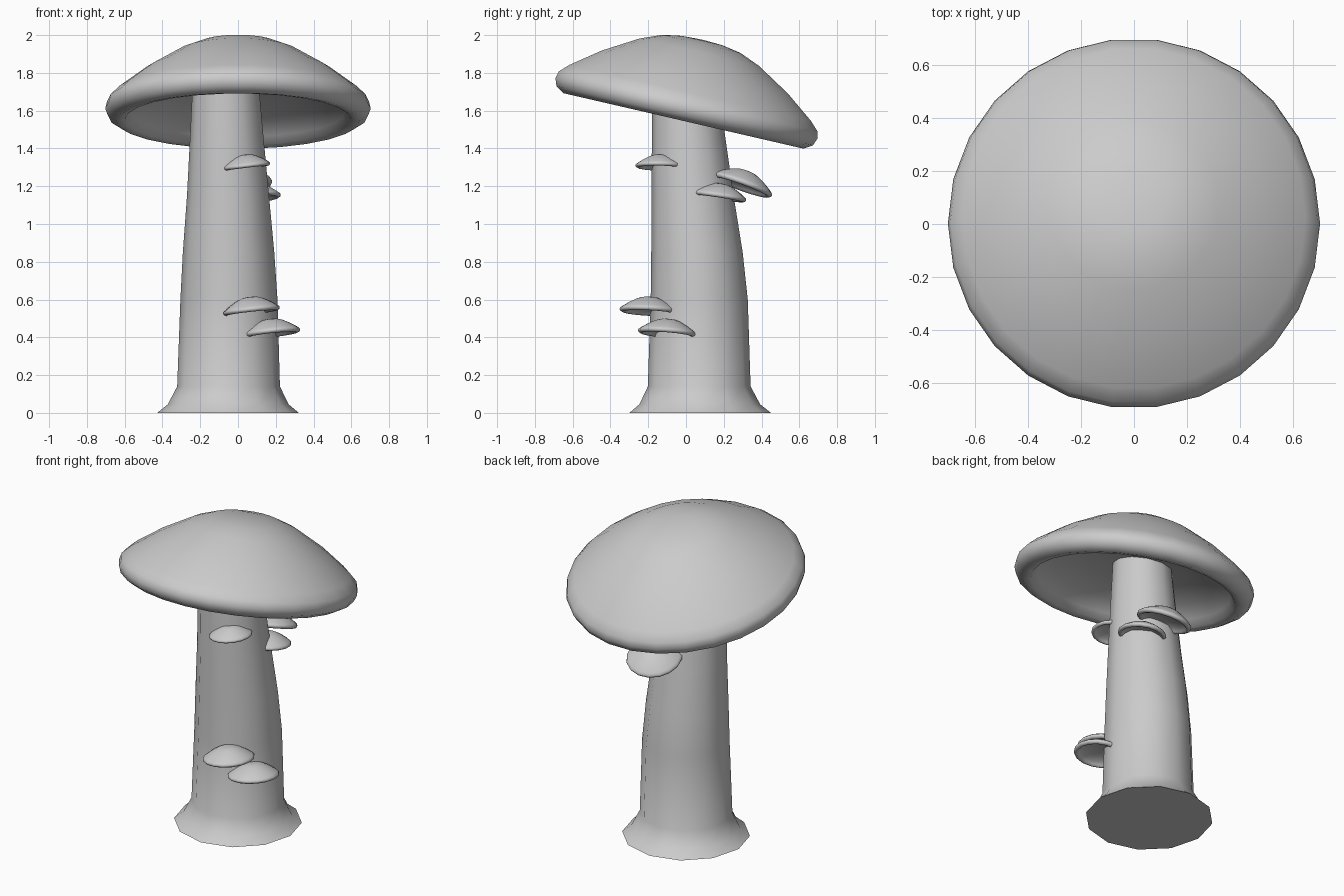
import bpy, bmesh, math
from mathutils import Vector

if "Cube" in bpy.data.objects:
    bpy.data.objects.remove(bpy.data.objects["Cube"])


def loft(name, rings, sides, close_ends=True, angle=50):
    """Skin a stack of circles given as (x, y, z, radius); radius 0 makes a pole."""
    bm = bmesh.new()
    loops = []
    for x, y, z, r in rings:
        if r == 0:
            loops.append([bm.verts.new((x, y, z))] * sides)
        else:
            loops.append([bm.verts.new((x + r * math.cos(2 * math.pi * i / sides),
                                        y + r * math.sin(2 * math.pi * i / sides), z))
                          for i in range(sides)])
    for a, b in zip(loops, loops[1:]):
        for i in range(sides):
            j = (i + 1) % sides
            corners = list(dict.fromkeys([a[i], a[j], b[j], b[i]]))
            bm.faces.new(corners)
    if close_ends:
        bm.faces.new(loops[0][::-1])
        bm.faces.new(loops[-1])
    bmesh.ops.recalc_face_normals(bm, faces=bm.faces)
    mesh = bpy.data.meshes.new(name)
    bm.to_mesh(mesh)
    bm.free()
    obj = bpy.data.objects.new(name, mesh)
    bpy.context.collection.objects.link(obj)
    bpy.ops.object.select_all(action='DESELECT')
    obj.select_set(True)
    bpy.context.view_layer.objects.active = obj
    bpy.ops.object.shade_smooth_by_angle(angle=math.radians(angle))
    return obj


# Cap profile (radius, height): dome, rounded rim, hollow underside
CAP = [(0, .385), (.11, .38), (.21, .362), (.32, .317), (.50, .209), (.65, .095),
       (.695, .05), (.705, .01), (.69, -.03), (.645, -.058), (.60, -.05),
       (.57, -.01), (.48, .05), (.30, .11), (0, .13)]


def cap(name, centre, radius, slope_x, slope_y, sides, scale=(1, 1, 1)):
    """Mushroom cap with its rim plane rising by slope_x, slope_y."""
    s = radius / .705
    obj = loft(name, [(0, 0, h * s, r * s) for r, h in CAP], sides, False, 80)
    obj.location = centre
    obj.scale = scale
    obj.rotation_mode = 'QUATERNION'
    obj.rotation_quaternion = Vector((0, 0, 1)).rotation_difference(
        Vector((-slope_x, -slope_y, 1)))
    return obj


# Leaning, tapering stem with a flared foot
loft("stem", [(-.053, .075, 0, .375), (-.052, .073, .045, .32), (-.05, .07, .14, .272),
              (-.048, .07, .60, .257), (-.05, .058, .85, .242), (-.053, .035, 1.15, .217),
              (-.06, .012, 1.48, .193), (-.066, -.005, 1.78, .172)], 12)

# Large tilted cap
cap("main_cap", (0, 0, 1.602), .703, 0, -.231, 26, (1, 1.02, 1))

# Small shelf caps growing from the stem: centre, radius, slopes
shelves = [((.045, -.138, 1.305), .13, .12, -.02),
           ((.085, .174, 1.145), .146, .05, -.15),
           ((.018, .295, 1.205), .17, .12, -.36),
           ((.072, -.197, .54), .155, .11, -.05),
           ((.18, -.10, .423), .155, .11, -.08)]
for i, args in enumerate(shelves):
    cap(f"shelf_cap_{i + 1}", *args, 16, (.97, 1, .88))
